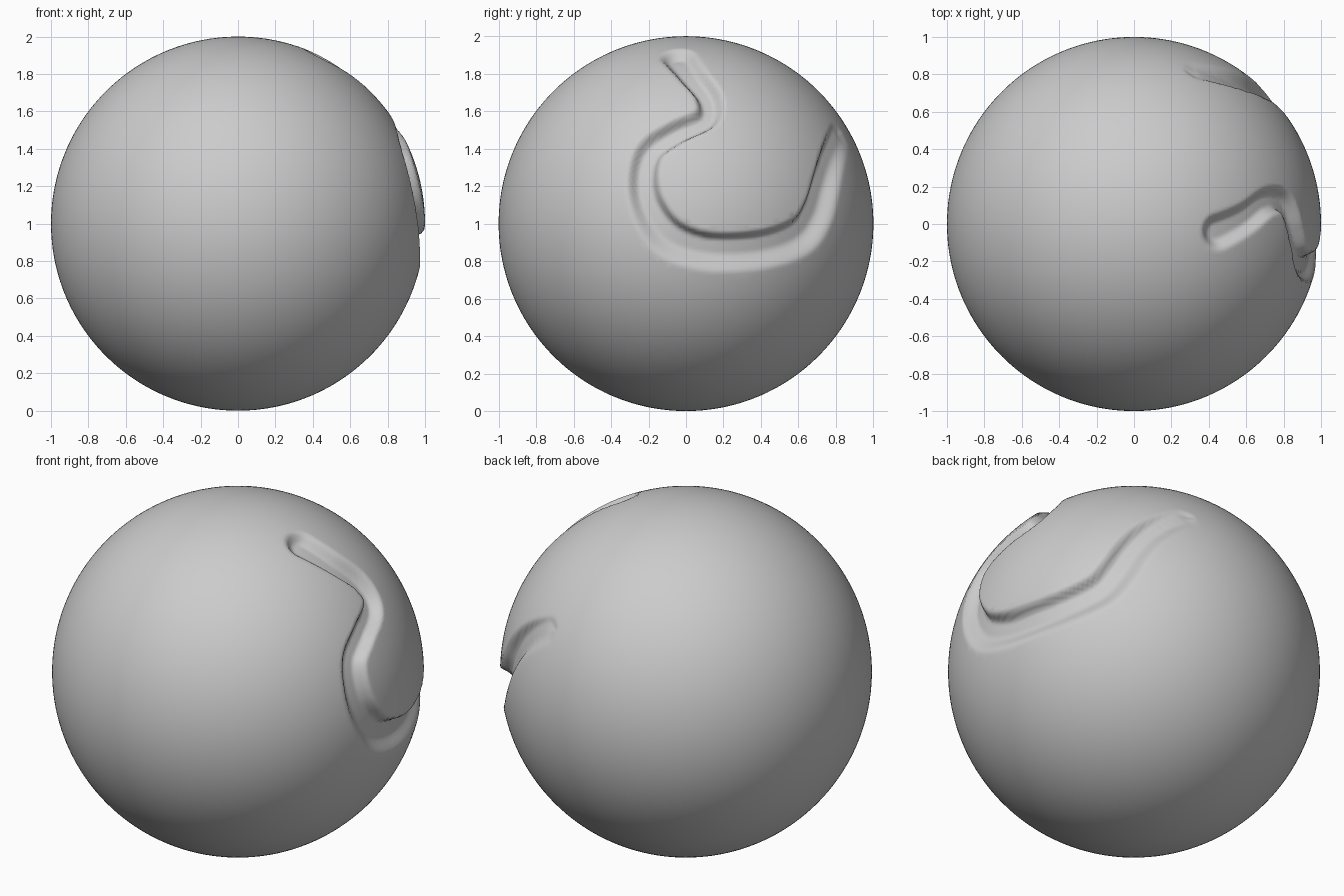
import bpy, bmesh, math
from mathutils import Vector
from mathutils.kdtree import KDTree

if "Cube" in bpy.data.objects:
    bpy.data.objects.remove(bpy.data.objects["Cube"])

# Groove centre line seen from the right: y, z (above sphere centre), half width, depth
PATH = [(-0.04, 0.89, 0.105, 0.05), (0.03, 0.80, 0.09, 0.055), (0.12, 0.68, 0.08, 0.06),
        (0.11, 0.57, 0.075, 0.06), (-0.05, 0.49, 0.08, 0.06), (-0.19, 0.39, 0.085, 0.06),
        (-0.23, 0.24, 0.09, 0.06), (-0.20, 0.08, 0.10, 0.06), (-0.10, -0.07, 0.115, 0.06),
        (0.06, -0.14, 0.11, 0.065), (0.25, -0.155, 0.11, 0.065), (0.46, -0.13, 0.11, 0.065),
        (0.63, -0.06, 0.115, 0.065), (0.71, 0.06, 0.115, 0.06), (0.75, 0.20, 0.11, 0.055),
        (0.785, 0.34, 0.10, 0.04), (0.82, 0.46, 0.09, 0.01)]


def catmull(a, b, c, d, t):
    return [0.5 * (2 * q + (r - p) * t + (2 * p - 5 * q + 4 * r - s) * t * t
                   + (3 * q - p - 3 * r + s) * t ** 3) for p, q, r, s in zip(a, b, c, d)]


# Dense samples of the groove on the unit sphere
samples = []
STEPS = 40
for i in range(len(PATH) - 1):
    a, b, c, d = (PATH[max(0, min(len(PATH) - 1, i + k))] for k in (-1, 0, 1, 2))
    for s in range(STEPS):
        y, z, w, dep = catmull(a, b, c, d, s / STEPS)
        x = math.sqrt(max(0.0, 1 - y * y - z * z))
        samples.append((Vector((x, y, z)).normalized(), w, dep))
tree = KDTree(len(samples))
for i, s in enumerate(samples):
    tree.insert(s[0], i)
tree.balance()


def smooth(lo, hi, t):
    t = max(0.0, min(1.0, (t - lo) / (hi - lo)))
    return t * t * (3 - 2 * t)


def groove_depth(p):
    _, i, dist = tree.find(p)
    centre, w, dep = samples[i]
    if dist >= w:
        return 0.0
    tangent = samples[min(i + 1, len(samples) - 1)][0] - samples[max(i - 1, 0)][0]
    inner = p.cross(tangent).dot(p - centre) > 0
    # the lower run has a steep inner wall and a gentle outer slope
    lower = smooth(0.35, 0.55, i / len(samples))
    flat = 0.4 + (0.2 if inner else -0.3) * lower
    return dep * (1 - smooth(flat, 1.0, dist / w))


# Ball, refined around the groove
bm = bmesh.new()
bmesh.ops.create_icosphere(bm, subdivisions=6, radius=1)
near = {v for v in bm.verts if v.co.x > 0 and tree.find(v.co)[2] < 0.15}
edges = [e for e in bm.edges if e.verts[0] in near and e.verts[1] in near]
bmesh.ops.subdivide_edges(bm, edges=edges, cuts=1, use_grid_fill=True)
bmesh.ops.triangulate(bm, faces=[f for f in bm.faces if len(f.verts) > 4])

# Press the groove into the surface
for v in bm.verts:
    p = v.co.normalized()
    v.co = p * (1 - (groove_depth(p) if p.x > 0 else 0.0)) + Vector((0, 0, 1))
for f in bm.faces:
    f.smooth = True
mesh = bpy.data.meshes.new("grooved_ball")
bm.to_mesh(mesh)
bm.free()
bpy.context.collection.objects.link(bpy.data.objects.new("grooved_ball", mesh))
